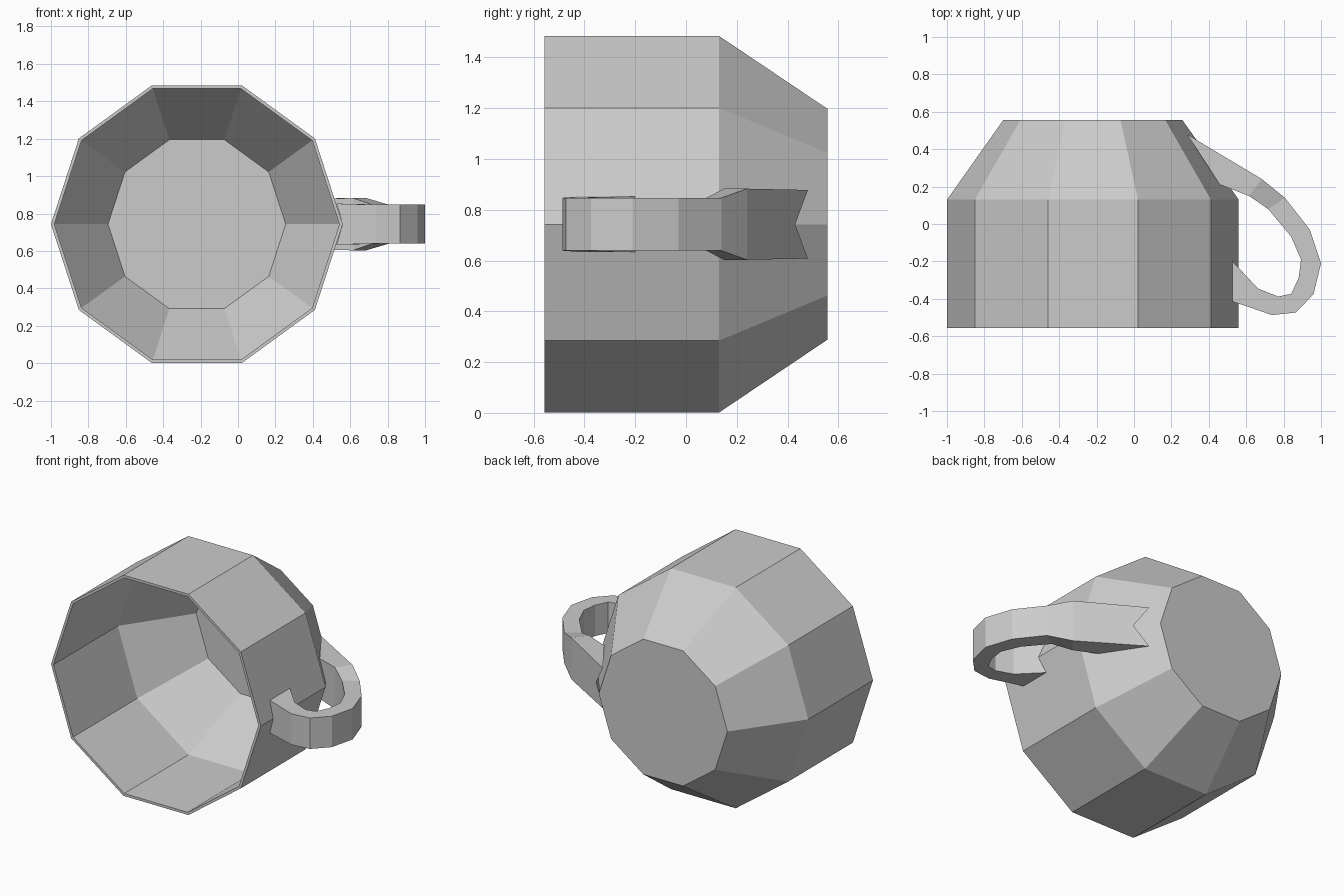
import bpy, bmesh
from math import cos, sin, pi

if "Cube" in bpy.data.objects:
    bpy.data.objects.remove(bpy.data.objects["Cube"])

CX, CZ, SIDES = -0.22, 0.743, 10


def make_object(name, bm):
    bmesh.ops.recalc_face_normals(bm, faces=bm.faces)
    mesh = bpy.data.meshes.new(name)
    bm.to_mesh(mesh)
    bm.free()
    bpy.context.collection.objects.link(bpy.data.objects.new(name, mesh))


def loft(bm, sections):
    """Skin closed sections in order, return the vertex loops."""
    loops = [[bm.verts.new(p) for p in s] for s in sections]
    for a, b in zip(loops, loops[1:]):
        n = len(a)
        for i in range(n):
            j = (i + 1) % n
            bm.faces.new((a[i], a[j], b[j], b[i]))
    return loops


# Cup body: ten-sided thin shell lying on its side, open to the front
profile = [(0.478, 0.557), (0.78, 0.13), (0.78, -0.557),
           (0.762, -0.557), (0.762, 0.125), (0.475, 0.548)]
bm = bmesh.new()
rings = loft(bm, [[(CX + r * cos(2 * pi * k / SIDES), y, CZ + r * sin(2 * pi * k / SIDES))
                   for k in range(SIDES)] for r, y in profile])
bm.faces.new(rings[0])
bm.faces.new(rings[-1])
make_object("cup_body", bm)

# Handle: outer and inner outline in plan (x, y), with half width in z
outer = [(0.283, 0.48), (0.684, 0.24), (0.807, 0.14), (0.94, -0.03), (1.0, -0.21),
         (0.96, -0.375), (0.866, -0.473), (0.738, -0.487), (0.62, -0.446), (0.527, -0.415)]
inner = [(0.46, 0.21), (0.615, 0.15), (0.717, 0.08), (0.84, -0.067), (0.893, -0.19),
         (0.88, -0.29), (0.84, -0.373), (0.772, -0.388), (0.663, -0.345), (0.527, -0.20)]
widths = [0.135, 0.14] + [0.104] * 6 + [0.107, 0.11]
# The middle of each end is notched to fit the corner of the cup
outer_mid, inner_mid = list(outer), list(inner)
outer_mid[0], inner_mid[0] = (0.366, 0.43), (0.505, 0.193)
outer_mid[-1], inner_mid[-1] = (0.56, -0.426), (0.56, -0.235)

sections = []
for o, om, i, im, w in zip(outer, outer_mid, inner, inner_mid, widths):
    sections.append([(*o, CZ - w), (*om, CZ), (*o, CZ + w),
                     (*i, CZ + w), (*im, CZ), (*i, CZ - w)])
bm = bmesh.new()
loops = loft(bm, sections)
for s in (loops[0], loops[-1]):
    bm.faces.new((s[0], s[1], s[4], s[5]))
    bm.faces.new((s[1], s[2], s[3], s[4]))
make_object("handle", bm)
